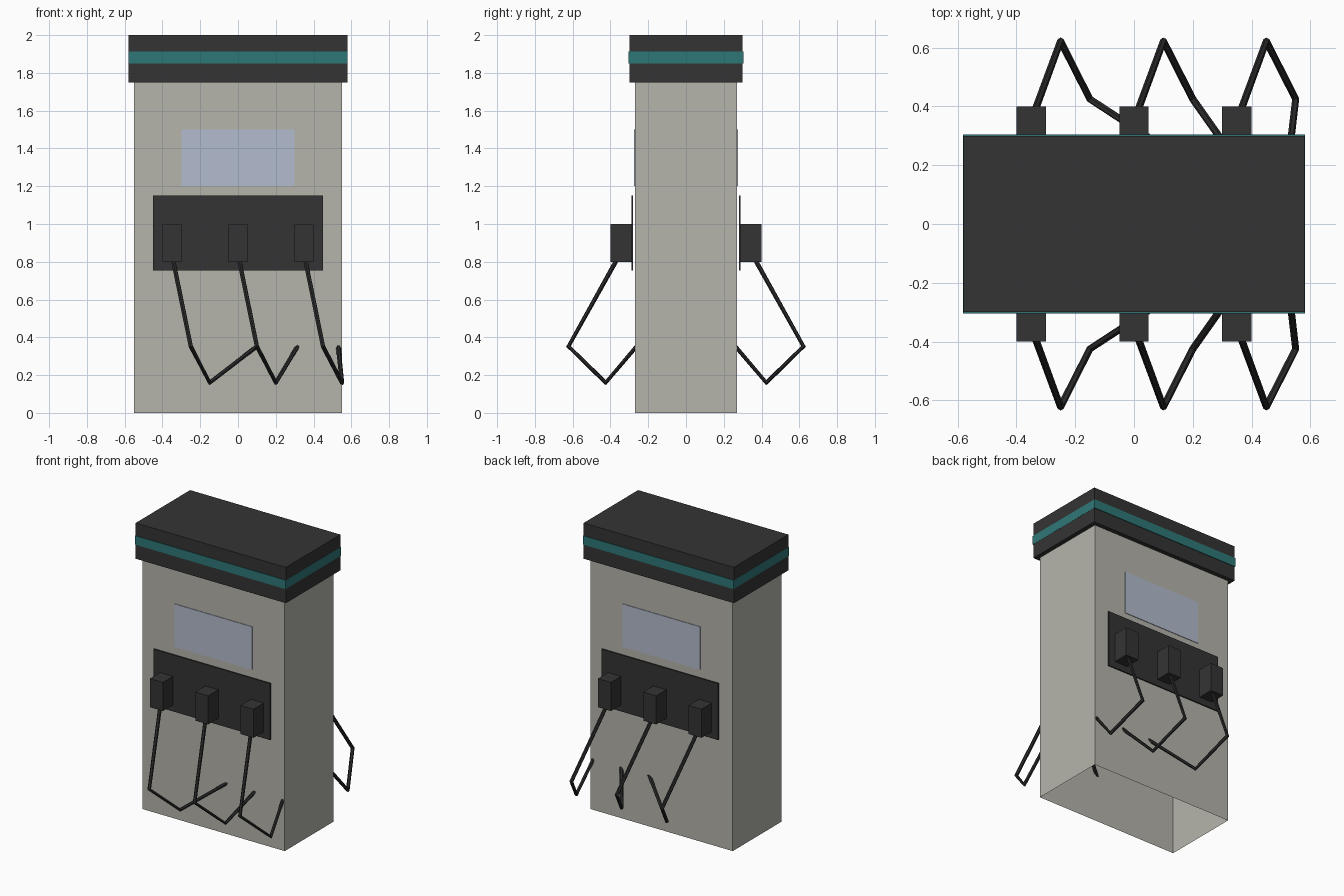
import bpy, bmesh
from mathutils import Vector

if "Cube" in bpy.data.objects:
    bpy.data.objects.remove(bpy.data.objects["Cube"])


def material(name, rgb):
    m = bpy.data.materials.new(name)
    m.diffuse_color = (*rgb, 1)
    m.use_nodes = True
    m.node_tree.nodes["Principled BSDF"].inputs["Base Color"].default_value = m.diffuse_color
    return m


GREY = material("warm_grey", (0.46, 0.455, 0.41))
DARK = material("charcoal", (0.034, 0.034, 0.034))
TEAL = material("teal", (0.028, 0.185, 0.185))
GLASS = material("pale_blue_glass", (0.45, 0.50, 0.61))
RUBBER = material("black_rubber", (0.022, 0.022, 0.022))


def box(name, lo, hi, mat, open_ends=False):
    """Box between two corners; open_ends drops the top and bottom faces."""
    lo, hi = Vector(lo), Vector(hi)
    bm = bmesh.new()
    bmesh.ops.create_cube(bm, size=1)
    for v in bm.verts:
        v.co = Vector([(a + b) / 2 + c * abs(b - a) for a, b, c in zip(lo, hi, v.co)])
    if open_ends:
        bm.normal_update()
        ends = [f for f in bm.faces if abs(f.normal.z) > 0.5]
        bmesh.ops.delete(bm, geom=ends, context='FACES_ONLY')
    me = bpy.data.meshes.new(name)
    bm.to_mesh(me)
    bm.free()
    me.materials.append(mat)
    ob = bpy.data.objects.new(name, me)
    bpy.context.collection.objects.link(ob)
    return ob


def hose(name, points, radius=0.0125):
    """Thin six-sided tube along straight segments."""
    cu = bpy.data.curves.new(name, 'CURVE')
    cu.dimensions = '3D'
    cu.bevel_depth = radius
    cu.bevel_resolution = 1
    cu.use_fill_caps = True
    sp = cu.splines.new('POLY')
    sp.points.add(len(points) - 1)
    for p, co in zip(sp.points, points):
        p.co = (*co, 1)
    sp.use_smooth = False
    cu.materials.append(RUBBER)
    ob = bpy.data.objects.new(name, cu)
    bpy.context.collection.objects.link(ob)
    bpy.ops.object.select_all(action='DESELECT')
    ob.select_set(True)
    bpy.context.view_layer.objects.active = ob
    bpy.ops.object.convert(target='MESH')


# Cabinet (hollow, open underneath), top cap and its stripe
box("cabinet", (-0.55, -0.27, 0), (0.55, 0.27, 1.75), GREY, open_ends=True)
box("top_cap", (-0.58, -0.30, 1.75), (0.58, 0.30, 2.0), DARK)
box("cap_stripe", (-0.581, -0.305, 1.85), (0.581, 0.305, 1.912), TEAL)

# Both service sides
for side, s in (("front", -1), ("back", 1)):
    box(side + "_screen", (-0.30, s * 0.268, 1.20), (0.30, s * 0.274, 1.50), GLASS)
    box(side + "_panel", (-0.45, s * 0.28, 0.755), (0.45, s * 0.289, 1.15), DARK)
    for i, x in enumerate((-0.35, 0.0, 0.35)):
        box(f"{side}_nozzle_holder_{i + 1}", (x - 0.05, s * 0.285, 0.80),
            (x + 0.05, s * 0.40, 1.0), DARK)
        # Hoses hang down, then run to a shared point inside the cabinet
        hose(f"{side}_hose_{i + 1}", [(x, s * 0.35, 0.84), (x + 0.10, s * 0.622, 0.352),
                                      (x + 0.20, s * 0.425, 0.16), (0.50, 0, 0.66)])
